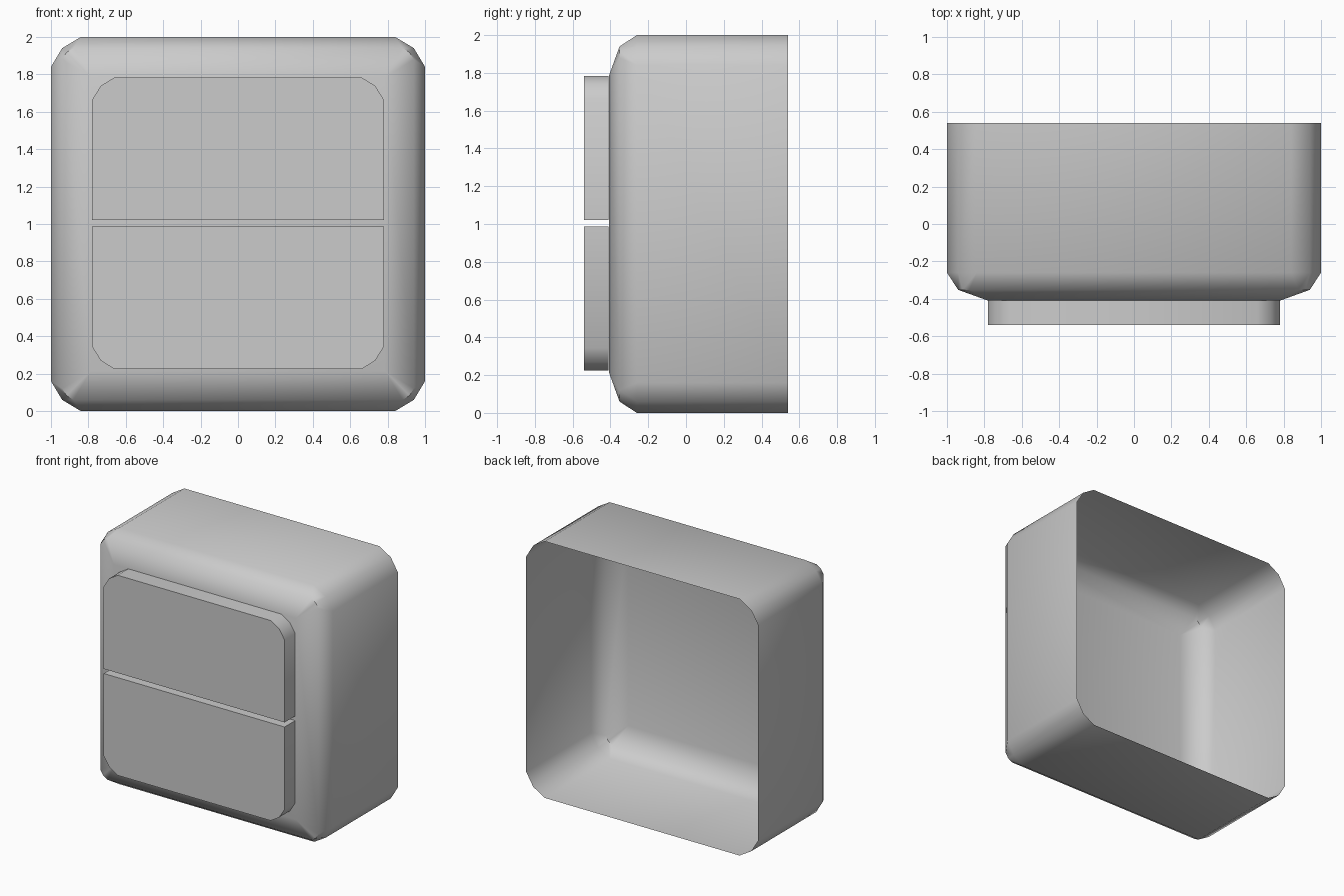
import bpy
import bmesh
import math

cube = bpy.data.objects.get("Cube")
if cube:
    bpy.data.objects.remove(cube, do_unlink=True)

grey = bpy.data.materials.new("light grey")
grey.use_nodes = True
colour = (0.6, 0.6, 0.6, 1)
grey.diffuse_color = colour
grey.node_tree.nodes["Principled BSDF"].inputs["Base Color"].default_value = colour

SIGNS = [(1, 1), (-1, 1), (-1, -1), (1, -1)]


def rounded_square(half, cut, mid):
    """Square outline whose corners are each three points."""
    pts = []
    for i, (sx, sz) in enumerate(SIGNS):
        corner = [(half, half - cut), (half - mid, half - mid), (half - cut, half)]
        if i % 2:
            corner.reverse()
        pts += [(sx * x, sz * z) for x, z in corner]
    return pts


def loft(name, rings, cap_start=False):
    """Bridge matching (outline, y) rings and cap the last one."""
    bm = bmesh.new()
    loops = [[bm.verts.new((x, y, z)) for x, z in pts] for pts, y in rings]
    count = len(loops[0])
    for a, b in zip(loops, loops[1:]):
        for i in range(count):
            j = (i + 1) % count
            bm.faces.new((a[i], a[j], b[j], b[i]))
    bm.faces.new(loops[-1])
    if cap_start:
        bm.faces.new(loops[0][::-1])
    bmesh.ops.remove_doubles(bm, verts=bm.verts, dist=0.0005)
    bmesh.ops.recalc_face_normals(bm, faces=bm.faces)
    # The open shell must face outwards at the front
    front = min(bm.faces, key=lambda f: f.calc_center_median().y)
    if front.normal.y > 0:
        bmesh.ops.reverse_faces(bm, faces=bm.faces)
    mesh = bpy.data.meshes.new(name)
    bm.to_mesh(mesh)
    bm.free()
    mesh.materials.append(grey)
    obj = bpy.data.objects.new(name, mesh)
    bpy.context.collection.objects.link(obj)
    bpy.ops.object.select_all(action="DESELECT")
    obj.select_set(True)
    bpy.context.view_layer.objects.active = obj
    bpy.ops.object.shade_smooth_by_angle(angle=math.radians(45))
    return obj


# Hollow housing, open at the back, softened towards the front
outer = rounded_square(1, 0.16, 0.06)
housing = loft("housing", [
    (outer, 0.54),
    (outer, -0.26),
    (rounded_square(0.94, 0.06, 0.023), -0.352),
    (rounded_square(0.785, 0, 0), -0.408),
])
housing.location.z = 1

# Two rocker buttons, rounded on their outer corners only
button = [(0.78, 0.018), (0.78, 0.66), (0.733, 0.735), (0.66, 0.78)]
for name, side in (("upper_button", 1), ("lower_button", -1)):
    half = [(x, side * z) for x, z in button]
    outline = half + [(-x, z) for x, z in reversed(half)]
    obj = loft(name, [(outline, -0.409), (outline, -0.54)], cap_start=True)
    obj.location.z = 1.004
